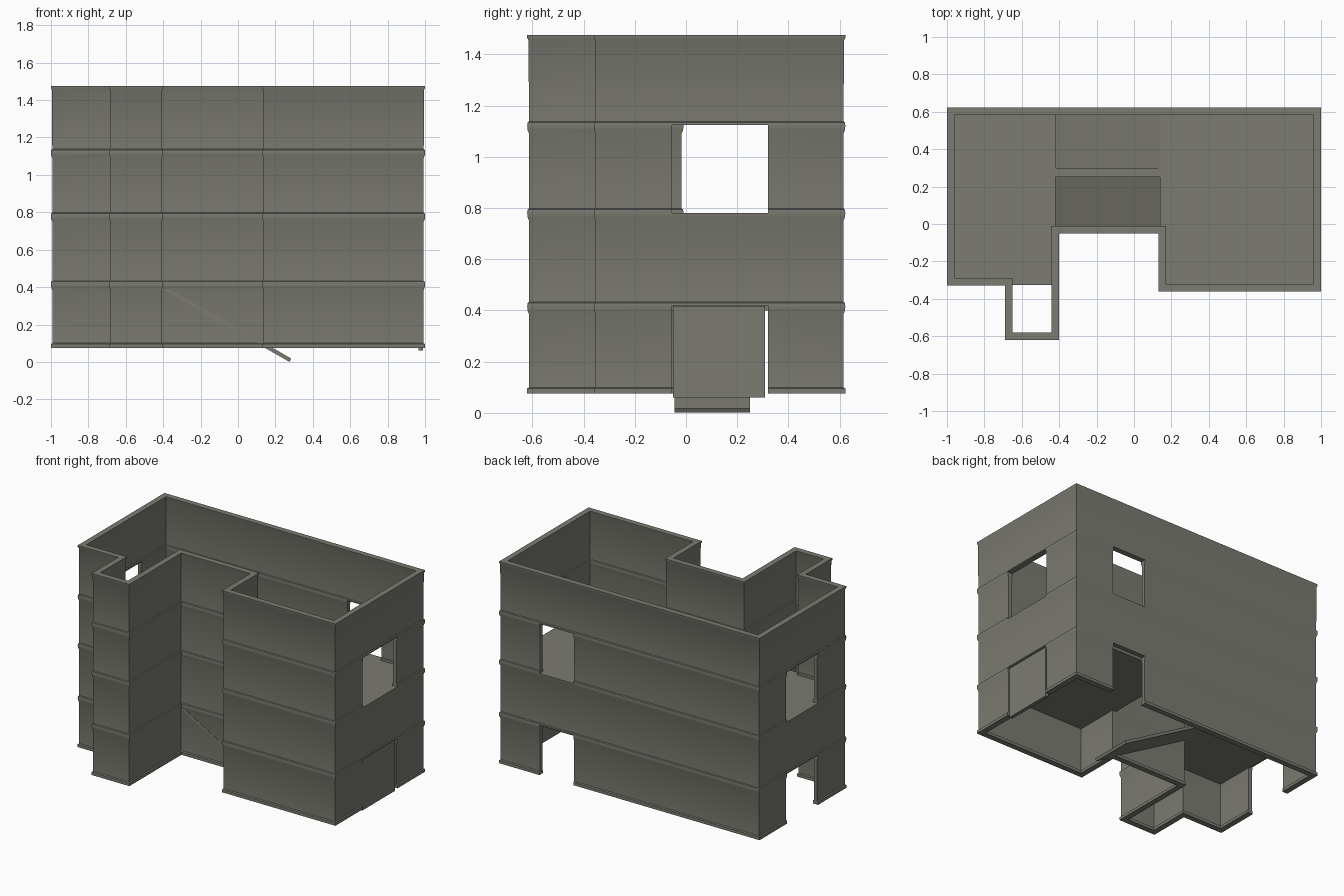
import bpy, bmesh, math
from mathutils import Vector

if "Cube" in bpy.data.objects:
    bpy.data.objects.remove(bpy.data.objects["Cube"], do_unlink=True)

# Single concrete colour
concrete = bpy.data.materials.new("warm grey concrete")
concrete.use_nodes = True
COLOUR = (0.2, 0.2, 0.17, 1)
concrete.diffuse_color = COLOUR
concrete.node_tree.nodes["Principled BSDF"].inputs["Base Color"].default_value = COLOUR


def finish(name, bm):
    bmesh.ops.recalc_face_normals(bm, faces=bm.faces)
    mesh = bpy.data.meshes.new(name)
    bm.to_mesh(mesh)
    bm.free()
    mesh.materials.append(concrete)
    obj = bpy.data.objects.new(name, mesh)
    bpy.context.collection.objects.link(obj)
    return obj


def box(name, x, y, z):
    bm = bmesh.new()
    bmesh.ops.create_cube(bm, size=1)
    for v in bm.verts:
        v.co = [lo + (c + 0.5) * (hi - lo) for c, (lo, hi) in zip(v.co, (x, y, z))]
    return finish(name, bm)


def ramp(name, start, end, y, thick=0.02):
    # sloping slab between two (x, z) points
    slope = (Vector(end) - Vector(start)).normalized()
    drop = Vector((slope.y, -slope.x)) * thick
    if drop.y > 0:
        drop = -drop
    section = [Vector(start), Vector(end), Vector(end) + drop, Vector(start) + drop]
    bm = bmesh.new()
    face = bm.faces.new([bm.verts.new((p.x, y[0], p.y)) for p in section])
    out = bmesh.ops.extrude_face_region(bm, geom=[face])
    moved = [g for g in out["geom"] if isinstance(g, bmesh.types.BMVert)]
    bmesh.ops.translate(bm, verts=moved, vec=(0, y[1] - y[0], 0))
    return finish(name, bm)


def inset_outline(points, d):
    # mitred inward offset of a counter-clockwise right-angled outline
    result = []
    for i, p in enumerate(points):
        a = (Vector(p) - Vector(points[i - 1])).normalized()
        b = (Vector(points[(i + 1) % len(points)]) - Vector(p)).normalized()
        result.append(Vector(p) + d * (Vector((-a.y, a.x)) + Vector((-b.y, b.x))))
    return result


# Outer walls: moulded wall section swept around the plan
PLAN = [(-1, -0.33), (-0.69, -0.33), (-0.69, -0.62), (-0.4, -0.62), (-0.4, -0.05),
        (0.13, -0.05), (0.13, -0.36), (1, -0.36), (1, 0.622), (-1, 0.622)]
BOTTOM, TOP, WALL = 0.075, 1.475, 0.04
outer = [(0, BOTTOM), (0, 0.095), (0.007, 0.1)]
for band in (0.415, 0.78, 1.12):
    outer += [(0.007, band - 0.03), (0.001, band - 0.014), (0, band),
              (0.001, band + 0.014), (0.007, band + 0.018)]
outer += [(0.005, TOP - 0.02), (0, TOP - 0.01), (0, TOP)]
section = outer + [(WALL - d, z) for d, z in reversed(outer)]

bm = bmesh.new()
rings = [[bm.verts.new((p.x, p.y, z)) for p in inset_outline(PLAN, d)] for d, z in section]
for i, ring in enumerate(rings):
    prev = rings[i - 1]
    for j in range(len(ring)):
        bm.faces.new((prev[j - 1], prev[j], ring[j], ring[j - 1]))
walls = finish("outer_walls", bm)

# Doorways on the ground and upper storeys of three sides
cutters = []
for z in ((0, 0.42), (0.78, 1.125)):
    cutters += [box("cutter", (0.9, 1.1), (-0.055, 0.32), z),
                box("cutter", (-1.1, -0.9), (-0.02, 0.32), z),
                box("cutter", (0.43, 0.69), (0.5, 0.7), z)]
for c in cutters:
    c.hide_render = True
    mod = walls.modifiers.new("doorway", "BOOLEAN")
    mod.operation, mod.solver, mod.object = "DIFFERENCE", "EXACT", c
bpy.context.view_layer.update()
graph = bpy.context.evaluated_depsgraph_get()
cut = bpy.data.meshes.new_from_object(walls.evaluated_get(graph))
walls.modifiers.clear()
walls.data = cut
for c in cutters:
    bpy.data.objects.remove(c, do_unlink=True)

# Floors with a stairwell and an open shaft
for storey, z in (("first", 0.42), ("second", 0.78)):
    level = (z - 0.02, z)
    box(storey + "_floor_east", (0.14, 0.97), (-0.33, 0.59), level)
    box(storey + "_floor_west", (-0.97, -0.42), (-0.3, 0.59), level)
    box(storey + "_floor_shaft_edge", (-0.66, -0.42), (-0.325, -0.3), level)
    box(storey + "_stair_divider", (-0.42, 0.14), (0.25, 0.3), level)

# Stair ramps that turn back on themselves
ramp("lower_ramp", (0.285, 0.018), (-0.42, 0.42), (-0.045, 0.25))
ramp("upper_ramp", (-0.42, 0.42), (0.14, 0.78), (0.3, 0.59))

# Ground floor door
box("door", (0.965, 0.99), (-0.05, 0.308), (0.06, 0.417))

# Crisp edges, soft mouldings
bpy.ops.object.select_all(action="DESELECT")
walls.select_set(True)
bpy.context.view_layer.objects.active = walls
bpy.ops.object.shade_smooth_by_angle(angle=math.radians(30))
